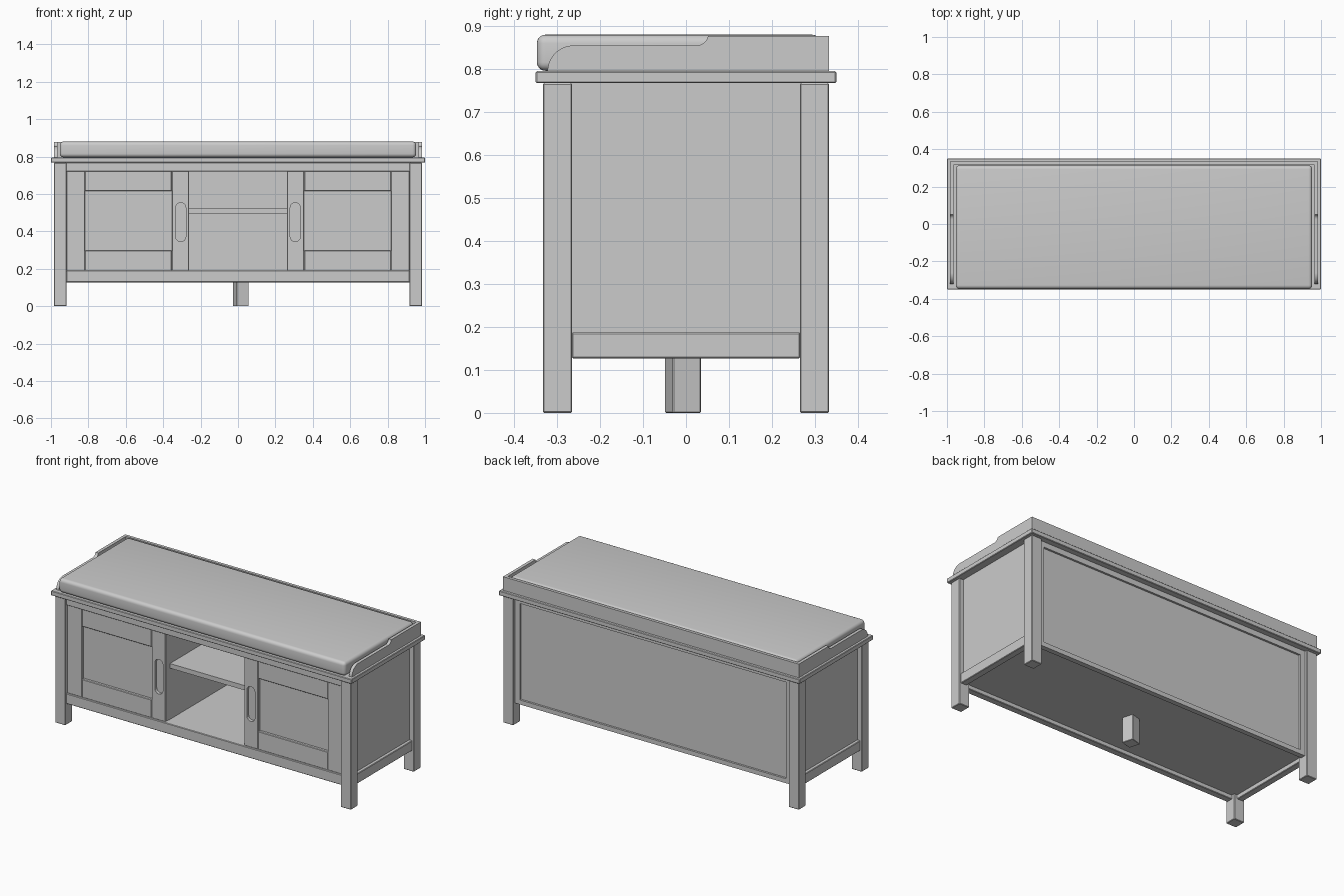
import bpy, bmesh, math
from mathutils import Matrix, Vector

if "Cube" in bpy.data.objects:
    bpy.data.objects.remove(bpy.data.objects["Cube"])

grey = bpy.data.materials.new("plain grey")
grey.diffuse_color = (0.6, 0.6, 0.6, 1)
grey.use_nodes = True
grey.node_tree.nodes["Principled BSDF"].inputs["Base Color"].default_value = grey.diffuse_color


def finish(name, bm, mat=True):
    bmesh.ops.recalc_face_normals(bm, faces=bm.faces[:])
    me = bpy.data.meshes.new(name)
    bm.to_mesh(me)
    bm.free()
    ob = bpy.data.objects.new(name, me)
    bpy.context.collection.objects.link(ob)
    if mat:
        me.materials.append(grey)
    return ob


def box(name, x0, x1, y0, y1, z0, z1, bevel=0.0, segs=1, rot=0.0):
    bm = bmesh.new()
    bmesh.ops.create_cube(bm, size=1)
    bmesh.ops.scale(bm, vec=(abs(x1 - x0), y1 - y0, z1 - z0), verts=bm.verts)
    if bevel:
        bmesh.ops.bevel(bm, geom=bm.edges[:], offset=bevel, segments=segs,
                        profile=0.5, affect='EDGES')
    bmesh.ops.rotate(bm, matrix=Matrix.Rotation(rot, 3, 'Z'), verts=bm.verts)
    bmesh.ops.translate(bm, vec=((x0 + x1) / 2, (y0 + y1) / 2, (z0 + z1) / 2), verts=bm.verts)
    return finish(name, bm)


def prism(name, pts, depth, mat=True):
    """Extrude a closed 3D outline along the depth vector."""
    bm = bmesh.new()
    f = bm.faces.new([bm.verts.new(p) for p in pts])
    r = bmesh.ops.extrude_face_region(bm, geom=[f])
    vs = [v for v in r["geom"] if isinstance(v, bmesh.types.BMVert)]
    bmesh.ops.translate(bm, vec=Vector(depth), verts=vs)
    return finish(name, bm, mat)


def smooth(ob, angle=35):
    bpy.ops.object.select_all(action='DESELECT')
    ob.select_set(True)
    bpy.context.view_layer.objects.active = ob
    bpy.ops.object.shade_smooth_by_angle(angle=math.radians(angle))


def arc(cy, cz, r, a0, a1, n=8):
    return [(cy + r * math.cos(math.radians(a0 + (a1 - a0) * i / n)),
             cz + r * math.sin(math.radians(a0 + (a1 - a0) * i / n))) for i in range(n + 1)]


# side rail outline (y, z): tall at the back, stepped down, rounded at the front
rail_outline = ([(-0.322, 0.795), (0.333, 0.795), (0.333, 0.877), (0.055, 0.877)]
                + arc(0.025, 0.882, 0.027, -10, -90, 5)
                + [(-0.262, 0.855)] + arc(-0.262, 0.795, 0.06, 95, 175, 7))

for s, side in ((-1, "left"), (1, "right")):
    # legs
    for y, end in ((-0.299, "front"), (0.299, "back")):
        box(f"{side}_{end}_leg", s * 0.916, s * 0.984, y - 0.034, y + 0.034, 0, 0.767, 0.003)
    # side panel and lower side rail
    box(f"{side}_side_panel", s * 0.935, s * 0.955, -0.27, 0.27, 0.13, 0.767)
    box(f"{side}_side_rail", s * 0.935, s * 0.975, -0.266, 0.266, 0.127, 0.187, 0.003)
    # divider beside the open bay
    box(f"{side}_divider", s * 0.264, s * 0.285, -0.282, 0.292, 0.185, 0.74)
    # door: sunk panel, outer stile, rails
    box(f"{side}_door_panel", s * 0.34, s * 0.83, -0.298, -0.288, 0.28, 0.63)
    box(f"{side}_door_outer_stile", s * 0.818, s * 0.916, -0.315, -0.285, 0.188, 0.722, 0.003)
    box(f"{side}_door_top_rail", s * 0.354, s * 0.818, -0.315, -0.285, 0.615, 0.722, 0.003)
    box(f"{side}_door_bottom_rail", s * 0.354, s * 0.818, -0.315, -0.285, 0.188, 0.298, 0.003)
    # inner stile with a capsule-shaped finger pull
    stile = box(f"{side}_door_inner_stile", s * 0.262, s * 0.354, -0.315, -0.282, 0.188, 0.722, 0.003)
    cap = arc(s * 0.306, 0.527, 0.027, 0, 180) + arc(s * 0.306, 0.372, 0.027, 180, 360)
    cutter = prism(f"{side}_pull_cutter", [(x, -0.35, z) for x, z in cap], (0, 0.053, 0), False)
    cutter.hide_render = True
    cutter.hide_set(True)
    m = stile.modifiers.new("finger pull", 'BOOLEAN')
    m.operation, m.solver, m.object = 'DIFFERENCE', 'EXACT', cutter
    # tray side on the top board
    rail = prism(f"{side}_tray_side", [(s * 0.965, y, z) for y, z in rail_outline], (s * 0.019, 0, 0))
    smooth(rail)
    # upright of the back frame
    box(f"{side}_back_frame_upright", s * 0.885, s * 0.92, 0.29, 0.315, 0.13, 0.767)

# top board and tray back
box("top_board", -1, 1, -0.35, 0.35, 0.767, 0.795, 0.003)
box("tray_back", -0.984, 0.984, 0.315, 0.333, 0.795, 0.877)

# front rails
box("front_top_rail", -0.918, 0.918, -0.322, -0.285, 0.72, 0.767, 0.002)
box("front_bottom_rail", -0.918, 0.918, -0.325, -0.285, 0.128, 0.19, 0.003)

# back panel with thin frame
box("back_panel", -0.918, 0.918, 0.29, 0.303, 0.13, 0.767)
box("back_top_rail", -0.918, 0.918, 0.29, 0.315, 0.735, 0.767)
box("back_bottom_rail", -0.918, 0.918, 0.285, 0.315, 0.128, 0.155)

# floor and open shelf
box("floor_board", -0.936, 0.936, -0.287, 0.292, 0.152, 0.187)
box("shelf", -0.264, 0.264, -0.27, 0.292, 0.495, 0.523)

# slightly twisted centre foot
box("centre_foot", -0.019, 0.049, -0.041, 0.027, 0, 0.153, 0.002, rot=math.radians(16))

# cushion
cushion = box("seat_cushion", -0.953, 0.953, -0.347, 0.313, 0.796, 0.88, 0.02, 5)
smooth(cushion, 40)
